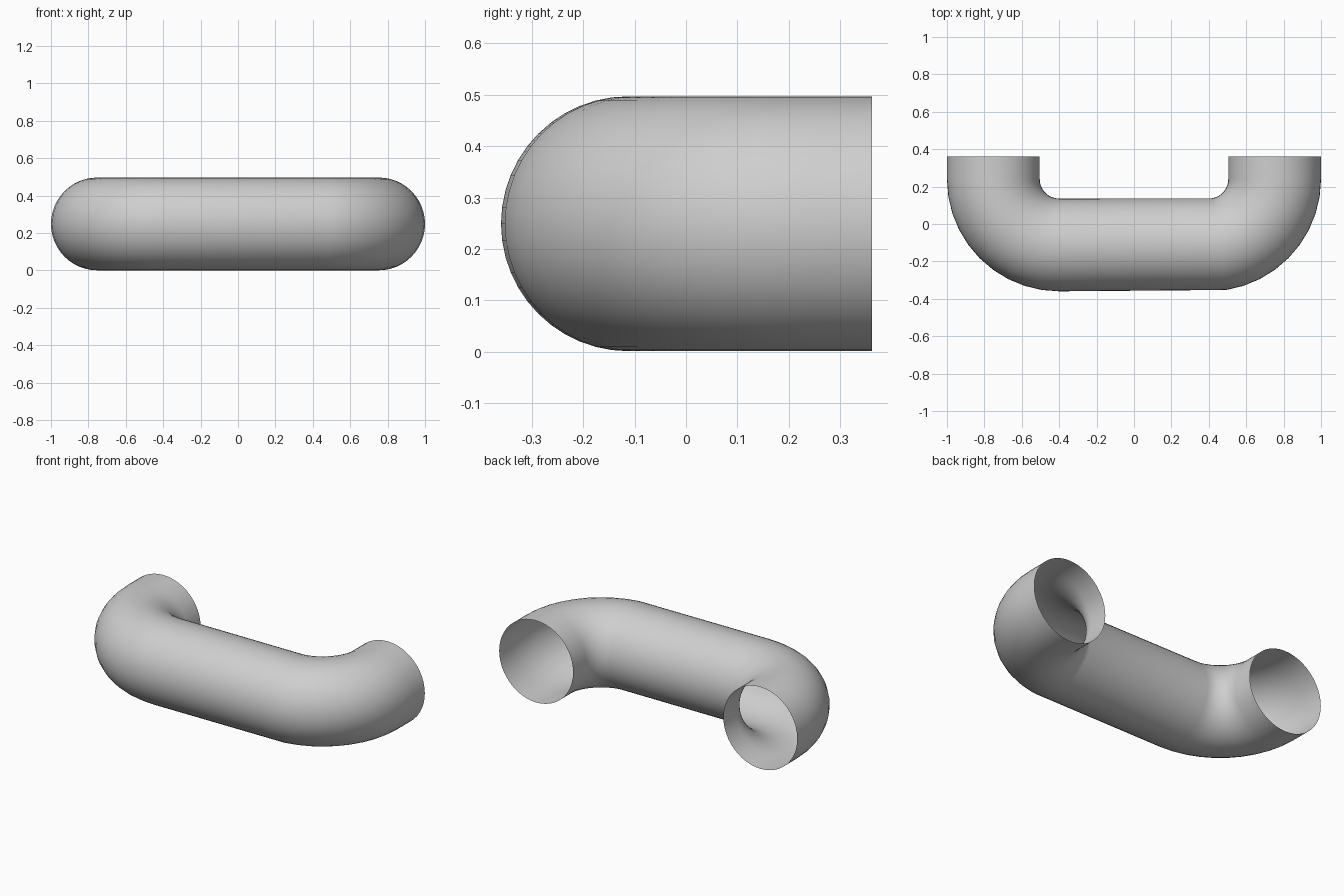
import bpy, bmesh
from math import sin, cos, pi

cube = bpy.data.objects.get("Cube")
if cube:
    bpy.data.objects.remove(cube)

TUBE_R, BEND_R = 0.248, 0.352      # tube radius, centreline bend radius
BEND_X, BEND_Y = 0.4, 0.24         # bend centres
END_Y, MID_Z = 0.362, 0.249
SIDES, STEPS = 48, 10


def station(side, angle, y=BEND_Y):
    """Centre and outward direction of one ring; angle 0 faces the front."""
    out = (side * sin(angle), -cos(angle))
    return (side * BEND_X + out[0] * BEND_R, y + out[1] * BEND_R), out


# Path: left leg, left bend, straight middle, right bend, right leg
angles = [i * pi / 2 / STEPS for i in range(STEPS + 1)]
path = [station(-1, pi / 2, END_Y)]
path += [station(-1, a) for a in reversed(angles)]
path += [station(1, a) for a in angles[1:]]
path += [station(1, pi / 2, END_Y)]

# Open-ended tube skinned along the path
bm = bmesh.new()
rings = []
for (cx, cy), (ox, oy) in path:
    ring = []
    for k in range(SIDES):
        t = 2 * pi * k / SIDES
        r = TUBE_R * cos(t)
        ring.append(bm.verts.new((cx + ox * r, cy + oy * r,
                                  MID_Z + TUBE_R * sin(t))))
    rings.append(ring)
for a, b in zip(rings, rings[1:]):
    for k in range(SIDES):
        n = (k + 1) % SIDES
        bm.faces.new((a[k], b[k], b[n], a[n]))

mesh = bpy.data.meshes.new("bent_tube")
bm.to_mesh(mesh)
bm.free()
mesh.shade_smooth()

# Plain grey finish
grey = bpy.data.materials.new("light_grey")
grey.use_nodes = True
colour = (0.62, 0.62, 0.62, 1)
grey.diffuse_color = colour
grey.node_tree.nodes["Principled BSDF"].inputs["Base Color"].default_value = colour
mesh.materials.append(grey)

tube = bpy.data.objects.new("bent_tube", mesh)
bpy.context.collection.objects.link(tube)
